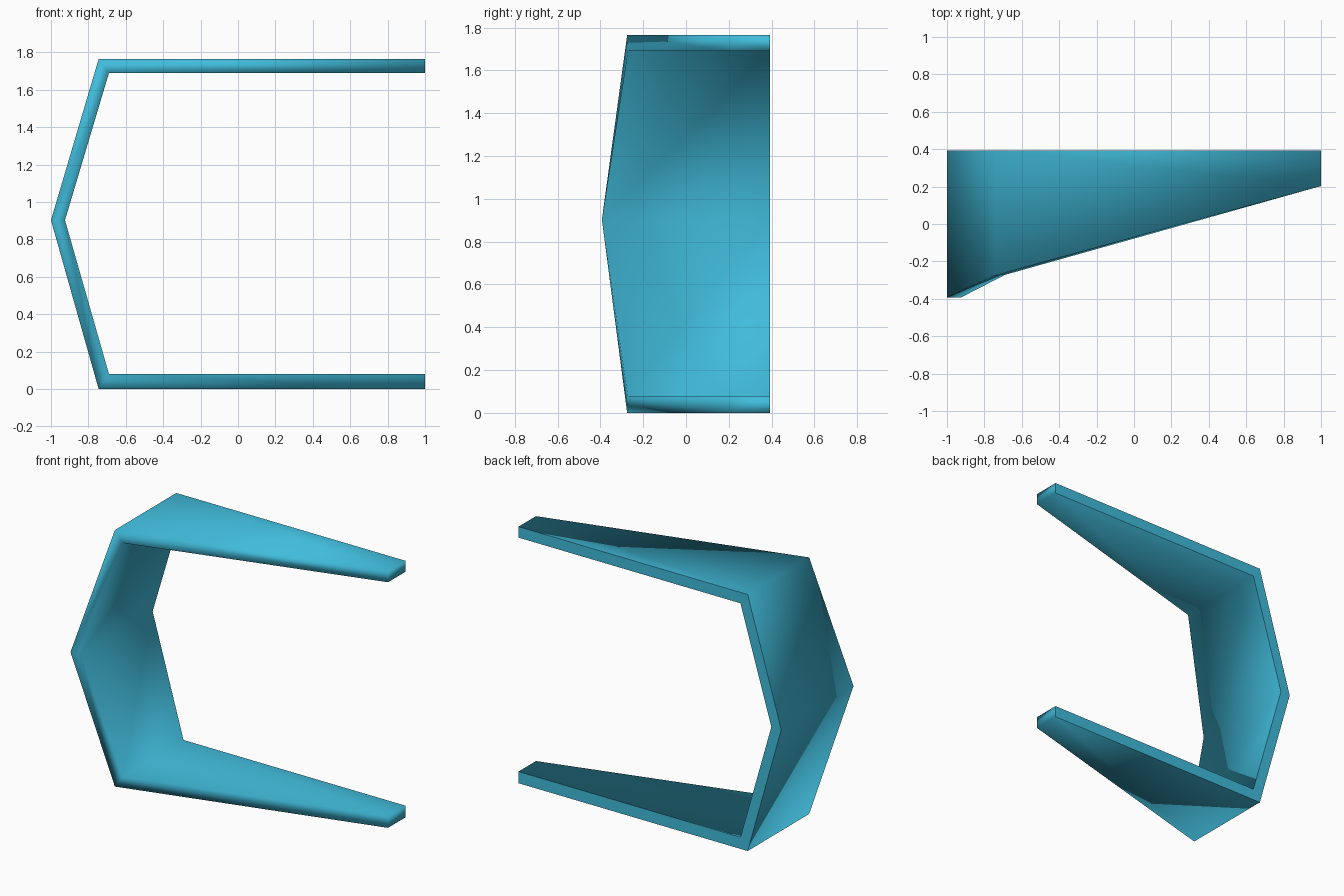
import bpy, bmesh

if "Cube" in bpy.data.objects:
    bpy.data.objects.remove(bpy.data.objects["Cube"])

BACK = 0.393
# half profile of the band, top arm to nose: (x, z, front y)
outer = [(1.0, 1.765, 0.203), (-0.745, 1.765, -0.275), (-1.0, 0.903, -0.393),
         (-0.745, 0.0, -0.275), (1.0, 0.0, 0.203)]
inner = [(1.0, 1.69, 0.203), (-0.69, 1.69, -0.272), (-0.925, 0.903, -0.393),
         (-0.69, 0.08, -0.272), (1.0, 0.08, 0.203)]

mat = bpy.data.materials.new("sky_blue")
mat.diffuse_color = (0.052, 0.50, 0.71, 1)
mat.use_nodes = True
mat.node_tree.nodes["Principled BSDF"].inputs["Base Color"].default_value = mat.diffuse_color

# bent bracket: closed four-sided sections swept along the profile
bm = bmesh.new()
sections = []
for (xo, zo, yo), (xi, zi, yi) in zip(outer, inner):
    sections.append([bm.verts.new(p) for p in
                     ((xo, yo, zo), (xo, BACK, zo), (xi, BACK, zi), (xi, yi, zi))])
for a, b in zip(sections, sections[1:]):
    for i in range(4):
        j = (i + 1) % 4
        bm.faces.new((a[i], a[j], b[j], b[i]))
# end caps of both arms
bm.faces.new(sections[0])
bm.faces.new(sections[-1])
bmesh.ops.recalc_face_normals(bm, faces=bm.faces[:])

# soft shading everywhere except the crisp rim of the back face
for f in bm.faces:
    f.smooth = True
for e in bm.edges:
    back = [all(abs(v.co.y - BACK) < 1e-4 for v in f.verts) for f in e.link_faces]
    e.smooth = not (any(back) and not all(back))

mesh = bpy.data.meshes.new("bent_bracket")
bm.to_mesh(mesh)
bm.free()
mesh.materials.append(mat)
obj = bpy.data.objects.new("bent_bracket", mesh)
bpy.context.collection.objects.link(obj)
